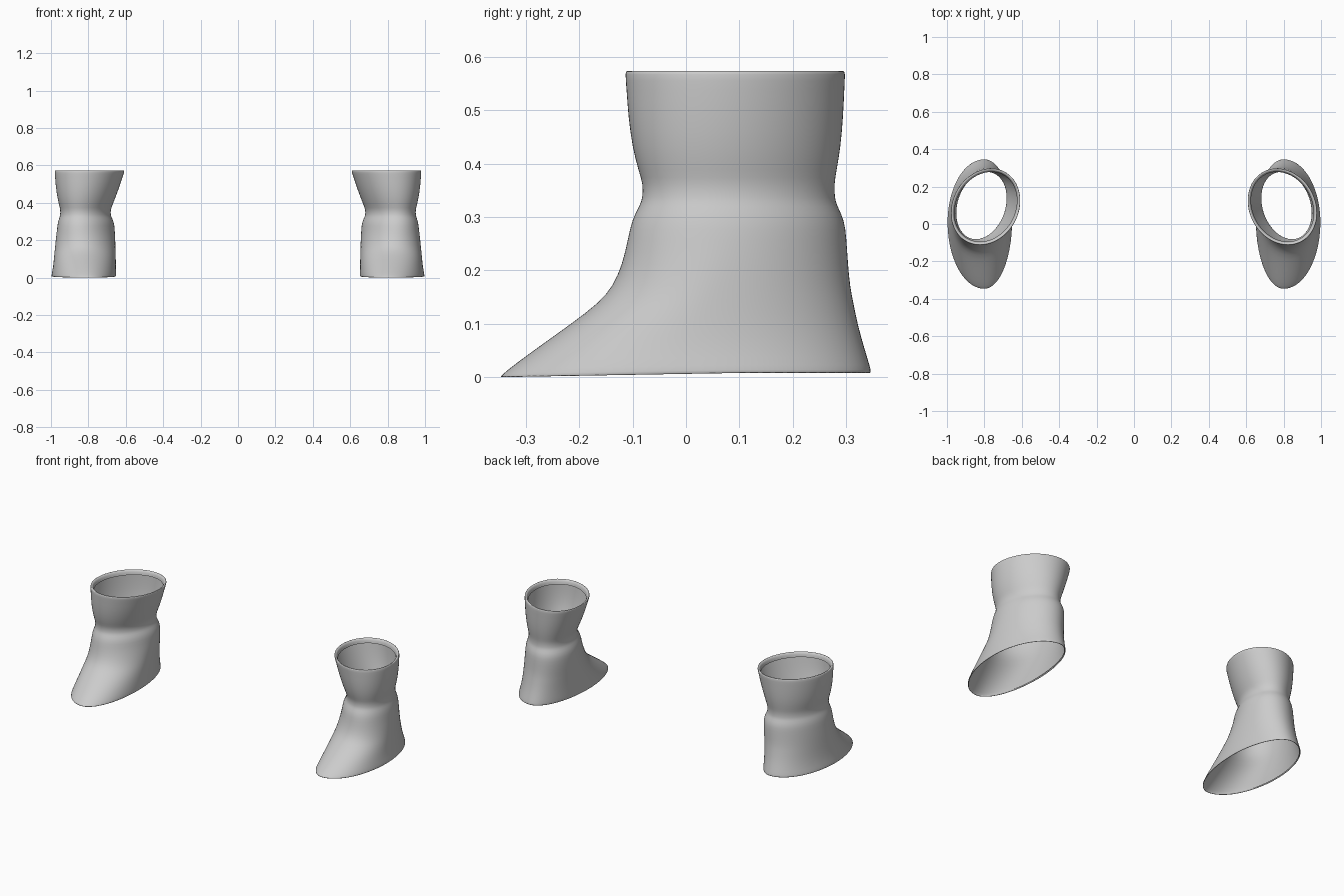
import bpy, bmesh, math

if "Cube" in bpy.data.objects:
    bpy.data.objects.remove(bpy.data.objects["Cube"])

grey = bpy.data.materials.new("plain_grey")
grey.diffuse_color = (0.6, 0.6, 0.6, 1)
grey.use_nodes = True
grey.node_tree.nodes["Principled BSDF"].inputs["Base Color"].default_value = grey.diffuse_color

SEG = 40
# Boot sections from sole to cuff: z, inner x, outer x, toe y, heel y
ROWS = [
    (0.000, .652, .998, -.350, .348),
    (0.012, .651, .997, -.338, .346),
    (0.050, .652, .990, -.286, .335),
    (0.100, .653, .985, -.216, .322),
    (0.140, .654, .981, -.163, .314),
    (0.170, .655, .978, -.138, .308),
    (0.210, .656, .974, -.120, .304),
    (0.260, .659, .968, -.109, .301),
    (0.295, .662, .964, -.102, .297),
    (0.322, .675, .955, -.087, .283),
    (0.335, .680, .951, -.082, .279),
    (0.362, .681, .950, -.081, .278),
    (0.385, .672, .956, -.089, .282),
    (0.430, .654, .967, -.101, .290),
    (0.490, .632, .975, -.109, .295),
    (0.540, .616, .979, -.112, .297),
    (0.572, .605, .981, -.115, .299),
]


def section(row, inset=0.0, drop=0.0):
    """Closed egg-shaped loop made of four quarter ellipses."""
    z, x0, x1, y0, y1 = row
    t = min(1, z / 0.25)
    cx = .80 * (1 - t) + (x0 + x1) / 2 * t
    cy = .01 * (1 - t) + (y0 + y1) / 2 * t
    lean = -.03 * t
    pts = []
    for i in range(SEG):
        a = 2 * math.pi * i / SEG
        c, s = math.cos(a), math.sin(a)
        rx = (x1 - cx if c > 0 else cx - x0) - inset
        ry = (y1 - cy if s > 0 else cy - y0) - inset
        rx = math.sqrt(rx * rx - lean * lean)
        y = cy + ry * s
        # sole rises slightly towards the heel
        rise = .008 * min(1, max(0, (y + .35) / .45)) * max(0, 1 - z / .1)
        pts.append((cx + rx * c + lean * s, y, z + rise - drop))
    return pts


def boot(name, side):
    bm = bmesh.new()
    # hem at the sole, outer wall, then the rolled lip inside the cuff
    loops = [section(ROWS[0], .008, -.006), section(ROWS[0], .004, 0)]
    loops += [section(r) for r in ROWS]
    loops += [section(ROWS[-1], .004, -.002), section(ROWS[-1], .012, -.001),
              section(ROWS[-1], .017, .008), section(ROWS[-1], .020, .025)]
    rings = [[bm.verts.new((x * side, y, z)) for x, y, z in l] for l in loops]
    for lo, hi in zip(rings, rings[1:]):
        for i in range(SEG):
            j = (i + 1) % SEG
            f = [lo[i], lo[j], hi[j], hi[i]]
            bm.faces.new(f if side > 0 else f[::-1])
    me = bpy.data.meshes.new(name)
    bm.to_mesh(me)
    bm.free()
    me.materials.append(grey)
    for p in me.polygons:
        p.use_smooth = True
    ob = bpy.data.objects.new(name, me)
    bpy.context.collection.objects.link(ob)
    sub = ob.modifiers.new("smooth", 'SUBSURF')
    sub.levels = sub.render_levels = 1


boot("right_boot", 1)
boot("left_boot", -1)
